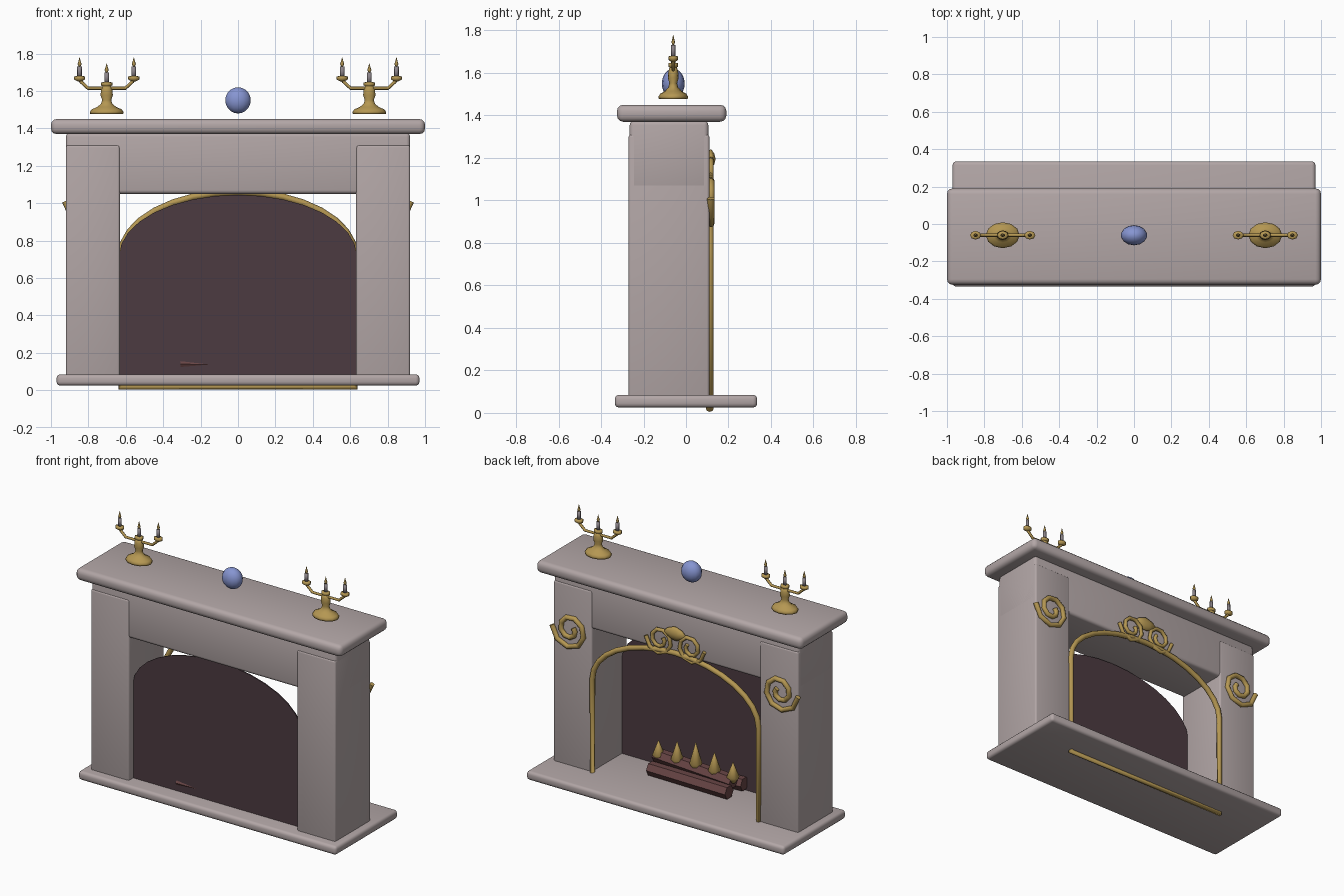
import bpy, bmesh, math
from mathutils import Vector

if "Cube" in bpy.data.objects:
    bpy.data.objects.remove(bpy.data.objects["Cube"])


def material(name, rgb):
    m = bpy.data.materials.new(name)
    m.diffuse_color = (*rgb, 1)
    m.use_nodes = True
    m.node_tree.nodes["Principled BSDF"].inputs["Base Color"].default_value = m.diffuse_color
    return m


STONE = material("warm stone", (0.45, 0.385, 0.385))
GOLD = material("old gold", (0.46, 0.31, 0.085))
SOOT = material("dark firebox", (0.072, 0.043, 0.053))
WOOD = material("log brown", (0.14, 0.06, 0.06))
WAX = material("grey wax", (0.26, 0.23, 0.25))
BLUE = material("blue glass", (0.24, 0.30, 0.64))


def finish(bm, name, mat, smooth=True):
    bmesh.ops.recalc_face_normals(bm, faces=bm.faces)
    me = bpy.data.meshes.new(name)
    bm.to_mesh(me)
    bm.free()
    me.materials.append(mat)
    for p in me.polygons:
        p.use_smooth = smooth
    ob = bpy.data.objects.new(name, me)
    bpy.context.collection.objects.link(ob)
    return ob


def block(name, lo, hi, bevel, segs=3):
    """Stone block between two corners with rounded edges."""
    bm = bmesh.new()
    bmesh.ops.create_cube(bm, size=1)
    for v in bm.verts:
        v.co = [lo[i] if v.co[i] < 0 else hi[i] for i in range(3)]
    bmesh.ops.bevel(bm, geom=bm.edges[:], offset=bevel, segments=segs,
                    profile=0.5, affect='EDGES')
    return finish(bm, name, STONE)


def lathe(name, profile, at, mat, sides=10, ysquash=0.77, smooth=True):
    """Closed turned shape from (radius, height) points."""
    bm = bmesh.new()
    rings = []
    for r, z in profile:
        rings.append([bm.verts.new((at[0] + r * math.cos(2 * math.pi * k / sides),
                                    at[1] + r * ysquash * math.sin(2 * math.pi * k / sides),
                                    at[2] + z)) for k in range(sides)])
    for a, b in zip(rings, rings[1:]):
        for k in range(sides):
            j = (k + 1) % sides
            bm.faces.new((a[k], a[j], b[j], b[k]))
    bm.faces.new(rings[0][::-1])
    bm.faces.new(rings[-1])
    return finish(bm, name, mat, smooth)


def tube(name, pts, r, mat, cyclic=False, smooth=True, res=2):
    """Round bar along a path."""
    cu = bpy.data.curves.new(name, 'CURVE')
    cu.dimensions = '3D'
    cu.bevel_depth = r
    cu.bevel_resolution = res
    cu.use_fill_caps = True
    sp = cu.splines.new('POLY')
    sp.points.add(len(pts) - 1)
    for p, c in zip(sp.points, pts):
        p.co = (*c, 1)
    sp.use_cyclic_u = cyclic
    sp.use_smooth = smooth
    cu.materials.append(mat)
    ob = bpy.data.objects.new(name, cu)
    bpy.context.collection.objects.link(ob)
    return ob


def arch(a, base, spring, rise, y, n=16):
    pts = [(a, y, base)]
    pts += [(a * math.cos(math.pi * k / n), y, spring + rise * math.sin(math.pi * k / n))
            for k in range(n + 1)]
    return pts + [(-a, y, base)]


def spiral(cx, cz, side, r0, r1, y, turns=1.6):
    """Scroll that starts on the outer side, dips below and curls inward."""
    n = int(turns * 9)
    pts = []
    for k in range(n + 1):
        t = k / n
        a, r = -2 * math.pi * turns * t, r0 + (r1 - r0) * t
        pts.append((side * (cx + r * math.cos(a)), y, cz + r * math.sin(a)))
    return pts


# Stone surround
block("hearth_slab", (-0.97, -0.335, 0.025), (0.97, 0.335, 0.085), 0.02)
block("mantel_shelf", (-1.0, -0.325, 1.37), (1.0, 0.19, 1.45), 0.03)
block("lintel", (-0.92, -0.265, 1.05), (0.92, 0.105, 1.375), 0.02)
for s, n in ((-1, "left"), (1, "right")):
    xs = sorted((s * 0.632, s * 0.92))
    block(n + "_pillar", (xs[0], -0.27, 0.07), (xs[1], 0.11, 1.31), 0.012)

# Firebox back panel
bm = bmesh.new()
face = bm.faces.new([bm.verts.new(p) for p in arch(0.635, 0.05, 0.72, 0.325, -0.222)])
ext = bmesh.ops.extrude_face_region(bm, geom=[face])
bmesh.ops.translate(bm, vec=(0, 0.008, 0),
                    verts=[g for g in ext["geom"] if isinstance(g, bmesh.types.BMVert)])
finish(bm, "firebox_back", SOOT, False)

# Gilded arch trim and scrolls on the decorated side
tube("arch_trim", arch(0.625, 0.018, 0.72, 0.34, 0.112), 0.018, GOLD, cyclic=True)
for s, n in ((-1, "left"), (1, "right")):
    tube(n + "_pillar_scroll", spiral(0.79, 1.01, s, 0.135, 0.03, 0.117), 0.017, GOLD)
    tube(n + "_crest_scroll", spiral(0.115, 1.125, s, 0.105, 0.03, 0.117), 0.013, GOLD)

# Crest shell above the arch
lathe("crest_shell", [(0.02, -0.045), (0.06, -0.025), (0.085, 0), (0.06, 0.025), (0.012, 0.045)],
      (0, 0.117, 1.195), GOLD, 10, 0.28)

# Logs
logs = [((0.31, -0.06, 0.13), (-0.29, -0.05, 0.13)),
        ((0.31, -0.15, 0.13), (-0.31, -0.185, 0.14)),
        ((0.31, -0.12, 0.20), (-0.28, -0.11, 0.175))]
for i, (a, b) in enumerate(logs):
    tube("log_%d" % (i + 1), [a, b], 0.046, WOOD, smooth=False, res=1)

# Fire flames
for i, top in enumerate((0.31, 0.34, 0.37, 0.34, 0.31)):
    h = top - 0.17
    lathe("fire_flame_%d" % (i + 1),
          [(0.012, 0), (0.042, 0.3 * h), (0.022, 0.65 * h), (0.002, h)],
          (-0.28 + 0.14 * i, -0.105, 0.17), GOLD, 8, 0.9)

# Candelabra
def candle(name, x, y, z):
    lathe(name + "_cup", [(0.012, -0.022), (0.03, -0.012), (0.03, 0.004), (0.014, 0.006)],
          (x, y, z), GOLD, 8)
    lathe(name + "_candle", [(0.0125, 0), (0.0125, 0.058)], (x, y, z), WAX, 8)
    lathe(name + "_flame", [(0.004, 0.056), (0.011, 0.07), (0.006, 0.085), (0.001, 0.105)],
          (x, y, z), GOLD, 8)


Y = -0.06
for s, n in ((-1, "left"), (1, "right")):
    cx = s * 0.702
    lathe(n + "_candelabrum_stem",
          [(0.088, 0), (0.09, 0.012), (0.08, 0.025), (0.05, 0.038), (0.03, 0.055), (0.024, 0.075),
           (0.033, 0.1), (0.03, 0.13), (0.02, 0.155)], (cx, Y, 1.477), GOLD, 12)
    tube(n + "_candelabrum_arms",
         [(cx + dx, Y, z) for dx, z in ((-0.145, 1.66), (-0.138, 1.65), (-0.1, 1.615), (0.1, 1.615),
                                        (0.138, 1.65), (0.145, 1.66))], 0.009, GOLD)
    candle(n + "_middle", cx, Y, 1.642)
    for d in (-1, 1):
        candle(n + ("_outer", "_inner")[d * s < 0], cx + d * 0.145, Y, 1.674)

# Blue ornament ball
bm = bmesh.new()
bmesh.ops.create_uvsphere(bm, u_segments=14, v_segments=10, radius=0.07)
for v in bm.verts:
    v.co = Vector((v.co.x, v.co.y * 0.77 + Y, v.co.z + 1.55))
finish(bm, "ornament_ball", BLUE)
